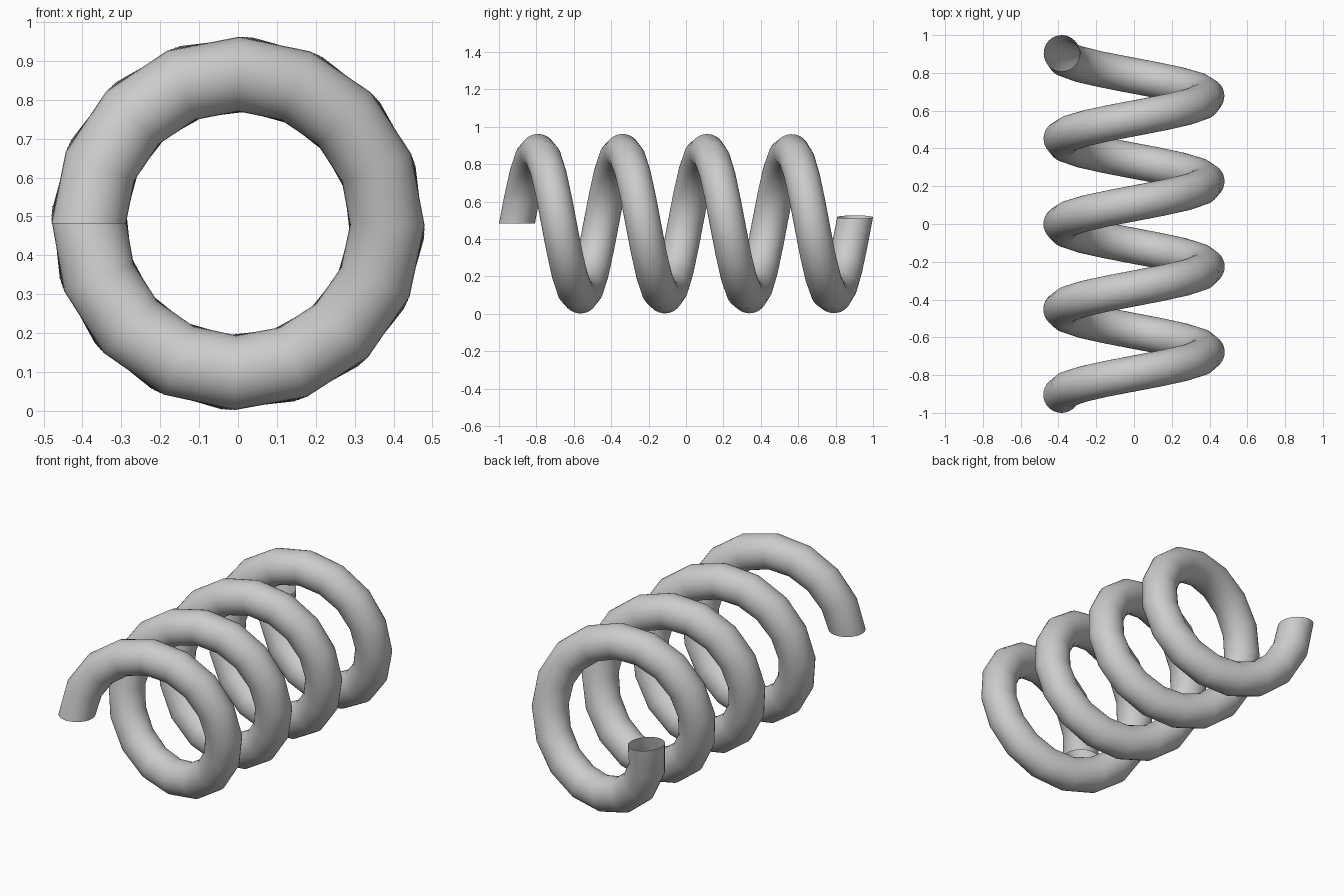
import bpy, bmesh
from math import radians
from mathutils import Matrix, Vector

if "Cube" in bpy.data.objects:
    bpy.data.objects.remove(bpy.data.objects["Cube"])

COIL_R, WIRE_R, AXIS_Z = 0.384, 0.096, 0.482
STEPS, SWEEP = 64, radians(1445.3)
Y0 = -1 + WIRE_R

# Round wire section, lying flat at the left of the coil axis
bm = bmesh.new()
section = bmesh.ops.create_circle(
    bm, segments=32, radius=WIRE_R, cap_ends=False,
    matrix=Matrix.Translation((-COIL_R, Y0, AXIS_Z)))
edges = list(bm.edges)

# Screw it about the y axis: just over four turns, open ends
bmesh.ops.spin(bm, geom=section["verts"] + edges, cent=(0, 0, AXIS_Z),
               axis=(0, 1, 0), dvec=Vector((0, -2 * Y0 / STEPS, 0)),
               angle=SWEEP, steps=STEPS, use_duplicate=False)
bmesh.ops.recalc_face_normals(bm, faces=bm.faces)
for f in bm.faces:
    f.smooth = True

mesh = bpy.data.meshes.new("coil_spring")
bm.to_mesh(mesh)
bm.free()
spring = bpy.data.objects.new("coil_spring", mesh)
bpy.context.collection.objects.link(spring)
